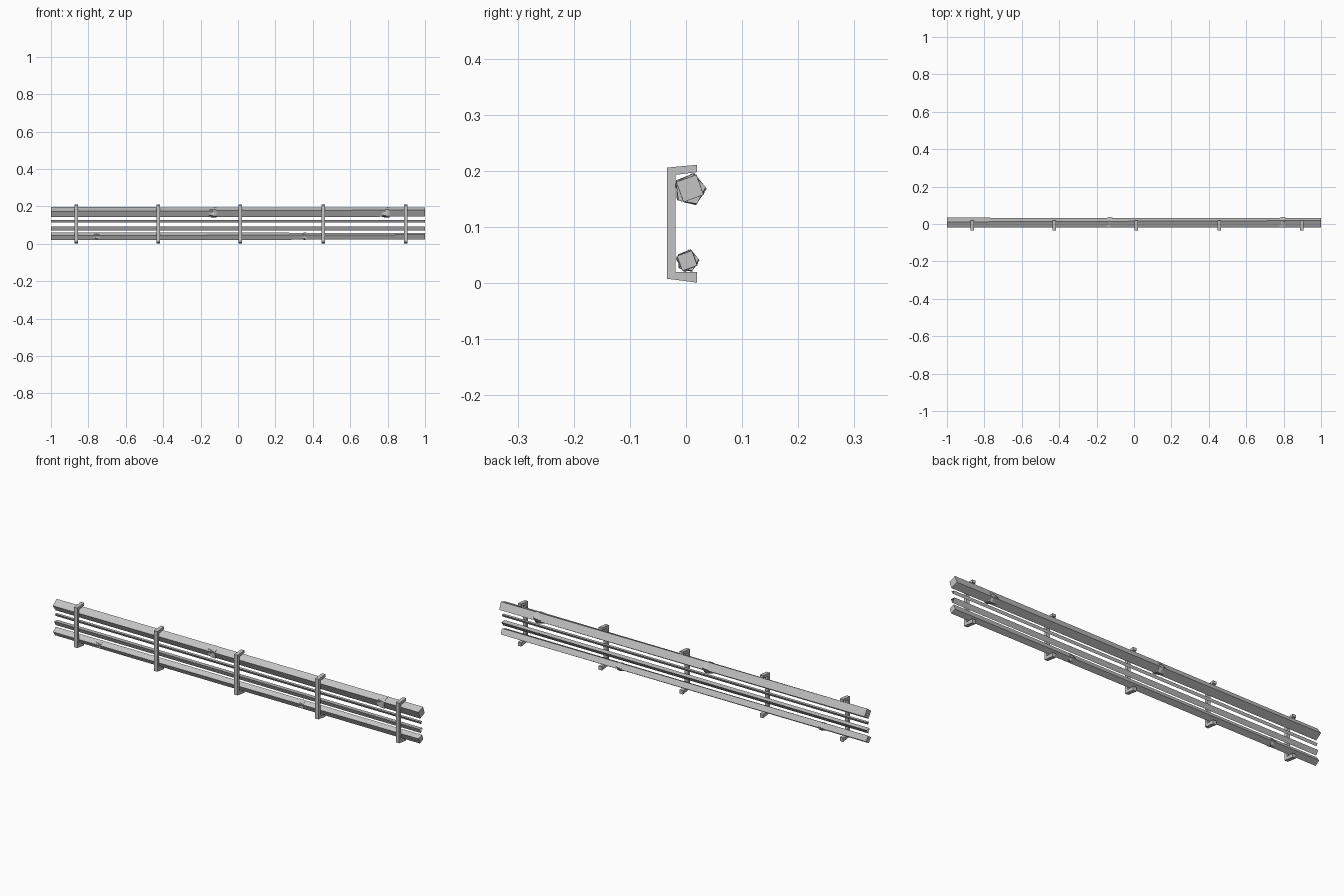
import bpy, bmesh, math

if "Cube" in bpy.data.objects:
    bpy.data.objects.remove(bpy.data.objects["Cube"])

metal = bpy.data.materials.new("grey_metal")
metal.diffuse_color = (0.55, 0.55, 0.55, 1)
metal.use_nodes = True
metal.node_tree.nodes["Principled BSDF"].inputs["Base Color"].default_value = metal.diffuse_color


def loft(name, rings, capped=True):
    """Join matching rings of points into a flat-shaded solid."""
    bm = bmesh.new()
    loops = [[bm.verts.new(p) for p in ring] for ring in rings]
    n = len(rings[0])
    for a, b in zip(loops, loops[1:]):
        for i in range(n):
            j = (i + 1) % n
            bm.faces.new((a[i], a[j], b[j], b[i]))
    if capped:
        bm.faces.new(loops[0][::-1])
        bm.faces.new(loops[-1])
    bmesh.ops.recalc_face_normals(bm, faces=bm.faces)
    mesh = bpy.data.meshes.new(name)
    bm.to_mesh(mesh)
    bm.free()
    mesh.materials.append(metal)
    obj = bpy.data.objects.new(name, mesh)
    bpy.context.collection.objects.link(obj)
    return obj


def ring(x, y, z, r, sides, deg):
    angles = [math.radians(deg) + math.tau * i / sides for i in range(sides)]
    return [(x, y + r * math.cos(a), z + r * math.sin(a)) for a in angles]


def pipe(name, y, z, r, sides, deg, twist=0, capped=True):
    return loft(name, [ring(-1, y, z, r, sides, deg + twist),
                       ring(1, y, z, r, sides, deg)], capped)


# Main pipes: four-sided, slightly twisted along their length
pipe("upper_pipe", 0.007, 0.169, 0.027, 4, 65, 16)
pipe("lower_pipe", 0.002, 0.040, 0.020, 4, 65, 16)

# Thin triangular conduits, open at the ends
pipe("thin_conduit", 0.004, 0.122, 0.008, 3, 30, 0, False)
pipe("medium_conduit", 0.003, 0.084, 0.014, 3, 25, 0, False)

# Pipe couplings: flared collars
for name, xs, y, z, r in (("upper_coupling", (-0.135, 0.79), 0.007, 0.167, 0.030),
                          ("lower_coupling", (-0.755, 0.352), 0.003, 0.040, 0.021)):
    h = r * 0.7
    for x in xs:
        loft(name, [ring(x - h, y, z, r * 0.8, 5, 65),
                    ring(x + h * 0.3, y, z, r, 5, 75),
                    ring(x + h, y, z, r * 0.95, 5, 80)])

# C-shaped wall brackets in front of the pipes
profile = [(-0.034, 0.206), (0.020, 0.211), (0.020, 0.198), (-0.019, 0.193),
           (-0.019, 0.020), (0.020, 0.020), (0.020, 0.001), (-0.034, 0.008)]
for x in (-0.865, -0.427, 0.012, 0.455, 0.897):
    loft("bracket", [[(x + dx, y, z) for y, z in profile] for dx in (-0.009, 0.009)])
